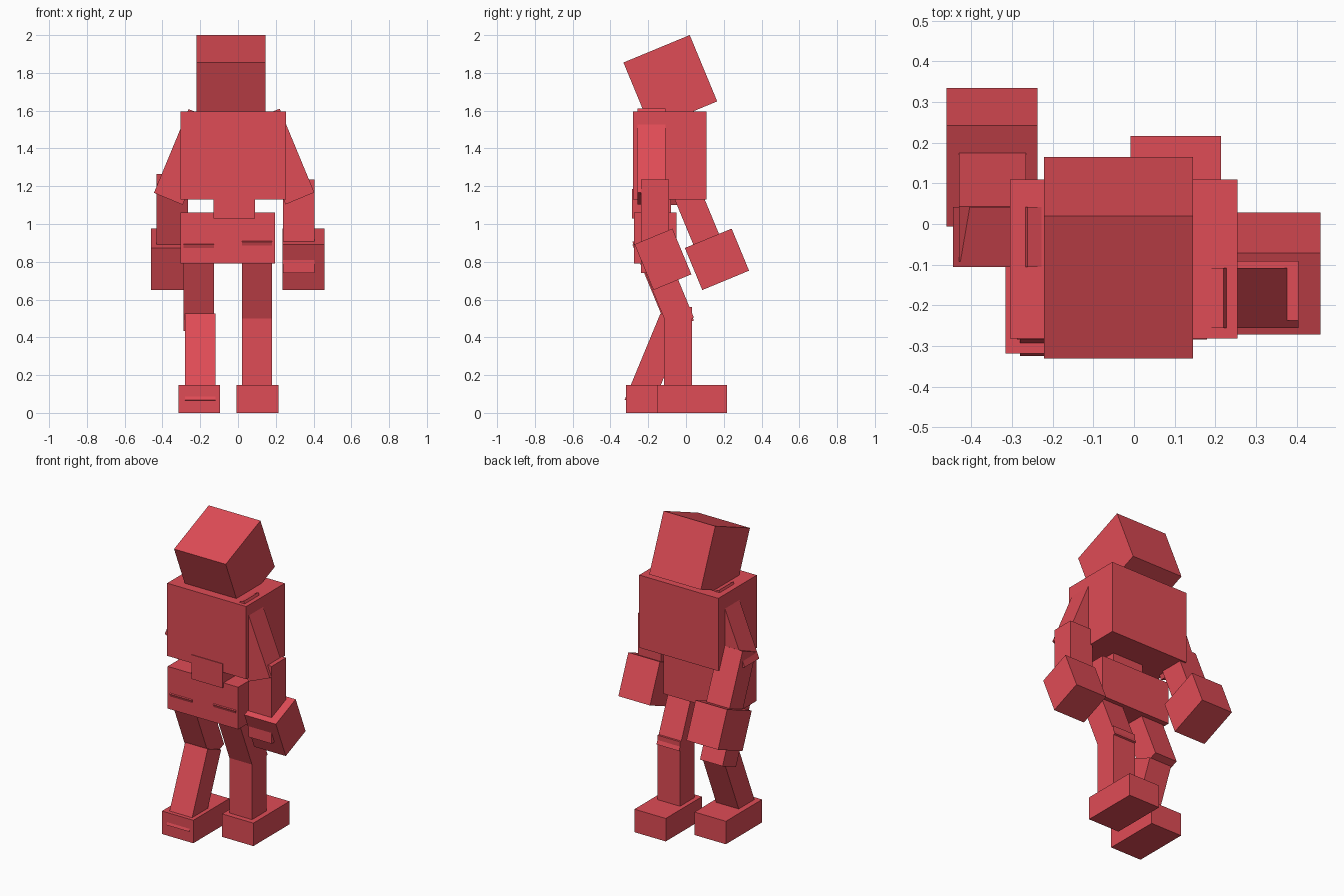
import bpy
import math
from mathutils import Euler, Matrix, Vector

cube = bpy.data.objects.get("Cube")
if cube:
    bpy.data.objects.remove(cube, do_unlink=True)

# Single flat red
red = bpy.data.materials.new("red")
red.use_nodes = True
colour = (0.74, 0.072, 0.092, 1.0)
red.diffuse_color = colour
red.node_tree.nodes["Principled BSDF"].inputs["Base Color"].default_value = colour


def box(name, centre, size, tilt_x=0.0, tilt_y=0.0):
    """Flat-shaded box, tilted in degrees about its own centre."""
    bpy.ops.mesh.primitive_cube_add(size=1)
    obj = bpy.context.object
    obj.name = name
    turn = Euler((math.radians(tilt_x), math.radians(tilt_y), 0)).to_matrix().to_4x4()
    obj.data.transform(Matrix.Translation(Vector(centre)) @ turn @ Matrix.Diagonal((*size, 1)))
    obj.data.materials.append(red)
    return obj


TILT = 22.5
LIMB = (0.16, 0.147, 0.495)
ARM = (0.165, 0.147, 0.495)
UPPER_ARM = (0.165, 0.147, 0.48)
FOOT = (0.222, 0.366, 0.147)

# Head and body
box("head", (-0.038, -0.083, 1.752), (0.366, 0.38, 0.38), TILT)
box("torso", (-0.025, -0.086, 1.362), (0.56, 0.39, 0.465))
box("waist", (-0.02, -0.182, 1.107), (0.22, 0.206, 0.155))
box("pelvis", (-0.055, -0.163, 0.925), (0.5, 0.226, 0.27))

# Left arm
box("left_upper_arm", (0.236, -0.182, 1.357), UPPER_ARM, tilt_y=-TILT)
box("left_forearm", (0.322, -0.164, 0.987), ARM)
box("left_hand", (0.347, -0.122, 0.813), (0.224, 0.217, 0.262), TILT)

# Right arm, swung back
box("right_upper_arm", (-0.277, -0.032, 1.355), UPPER_ARM, tilt_y=TILT)
box("right_forearm", (-0.348, 0.07, 1.008), ARM, TILT)
box("right_hand", (-0.349, 0.164, 0.813), (0.224, 0.268, 0.241), TILT)

# Left leg
box("left_thigh", (0.1, -0.121, 0.705), LIMB, TILT)
box("left_shin", (0.1, -0.042, 0.312), LIMB)
box("left_foot", (0.103, 0.033, 0.0735), FOOT)

# Right leg, stepping forward
box("right_thigh", (-0.208, -0.121, 0.69), LIMB, TILT)
box("right_shin", (-0.2, -0.162, 0.27), LIMB, -TILT)
box("right_foot", (-0.205, -0.135, 0.0735), FOOT)
